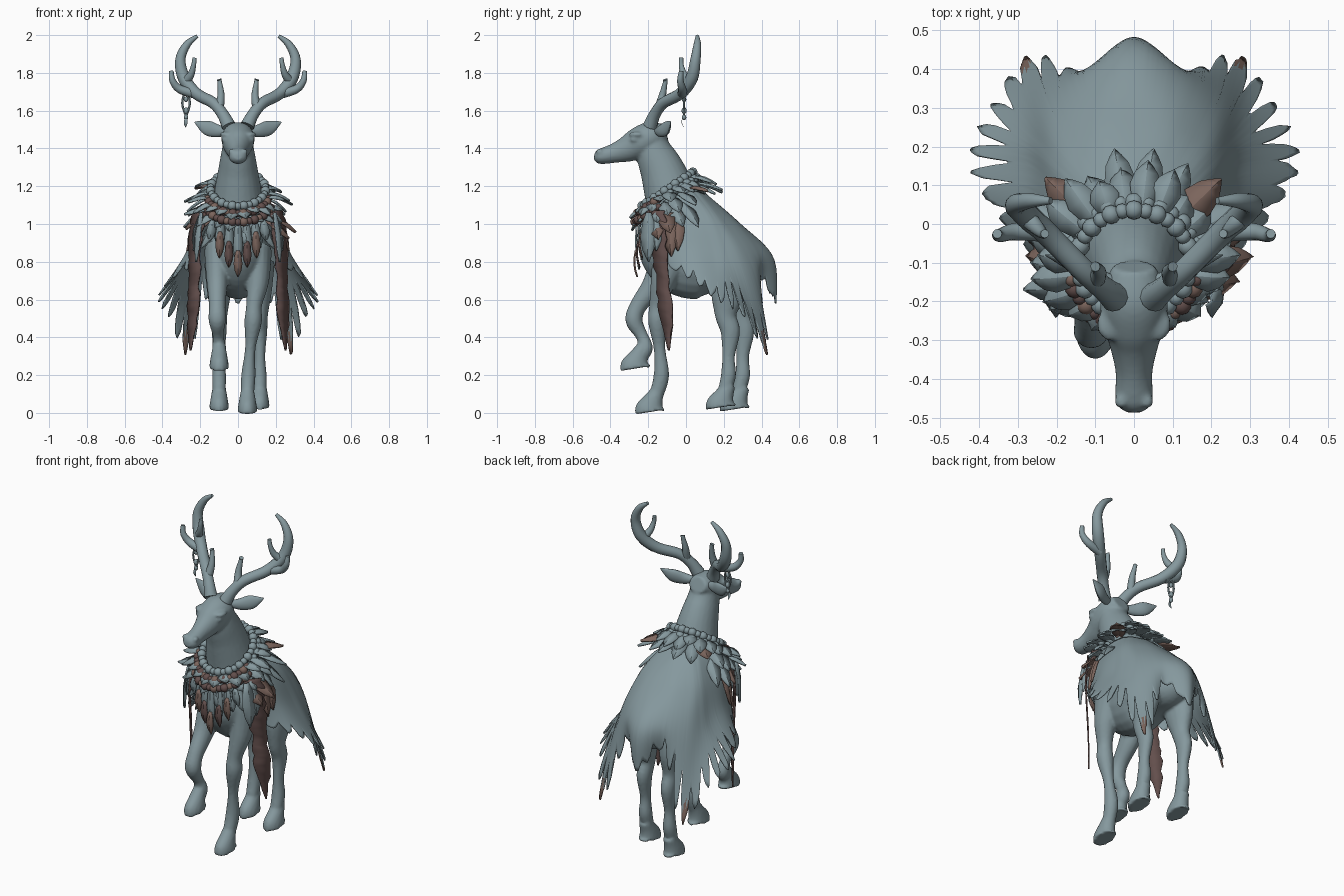
import bpy, bmesh, math, random
from mathutils import Vector, Matrix

random.seed(4)
cube = bpy.data.objects.get("Cube")
if cube:
    bpy.data.objects.remove(cube)


def material(name, rgb):
    mat = bpy.data.materials.new(name)
    mat.use_nodes = True
    mat.diffuse_color = (*rgb, 1)
    mat.node_tree.nodes["Principled BSDF"].inputs["Base Color"].default_value = (*rgb, 1)
    return mat


MATERIALS = [material("slate grey", (0.235, 0.315, 0.34)),
             material("dark brown", (0.125, 0.078, 0.073)),
             material("rust brown", (0.2, 0.13, 0.108))]
GREY, BROWN, RUST = range(3)
X, Y, Z = Vector((1, 0, 0)), Vector((0, 1, 0)), Vector((0, 0, 1))


def finish(name, bm, thickness=0, angle=40, fix_normals=True):
    """Turn a bmesh into a named, shaded object."""
    if fix_normals:
        bmesh.ops.recalc_face_normals(bm, faces=bm.faces)
    mesh = bpy.data.meshes.new(name)
    bm.to_mesh(mesh)
    bm.free()
    for mat in MATERIALS:
        mesh.materials.append(mat)
    obj = bpy.data.objects.new(name, mesh)
    bpy.context.collection.objects.link(obj)
    bpy.ops.object.select_all(action='DESELECT')
    obj.select_set(True)
    bpy.context.view_layer.objects.active = obj
    bpy.ops.object.shade_smooth_by_angle(angle=math.radians(angle))
    if thickness:
        solid = obj.modifiers.new("thickness", 'SOLIDIFY')
        solid.thickness = thickness
        solid.offset = 0
    return obj


def spline(points, t):
    """Catmull-Rom sample of a list of equal-length tuples, t in 0..1."""
    last = len(points) - 1
    i = min(int(t * last), last - 1)
    f = t * last - i
    a, b, c, d = (points[min(max(i + k, 0), last)] for k in (-1, 0, 1, 2))
    return [q + 0.5 * f * (r - p + f * (2 * p - 5 * q + 4 * r - s + f * (3 * (q - r) + s - p)))
            for p, q, r, s in zip(a, b, c, d)]


def loft(bm, points, ref=X, seg=16, steps=5):
    """Closed tube through (x, y, z, half width, half depth) stations."""
    n = (len(points) - 1) * steps
    rows = [spline(points, i / n) for i in range(n + 1)]
    spots = [Vector(r[:3]) for r in rows]
    rings = []
    for i, row in enumerate(rows):
        along = (spots[min(i + 1, n)] - spots[max(i - 1, 0)]).normalized()
        side = (ref - along * ref.dot(along)).normalized()
        deep = along.cross(side)
        turns = [math.tau * k / seg for k in range(seg)]
        rings.append([bm.verts.new(spots[i] + side * row[3] * math.cos(a) + deep * row[4] * math.sin(a))
                      for a in turns])
    for low, high in zip(rings, rings[1:]):
        for k in range(seg):
            bm.faces.new((low[k - 1], low[k], high[k], high[k - 1]))
    bm.faces.new(rings[0])
    bm.faces.new(rings[-1])


def ball(bm, spot, size, mat=GREY):
    made = bmesh.ops.create_icosphere(bm, subdivisions=2, radius=1,
                                      matrix=Matrix.LocRotScale(Vector(spot), None, Vector(size)))
    for face in {f for v in made["verts"] for f in v.link_faces}:
        face.material_index = mat


def leaf(bm, base, tip, width, out, mat=GREY, bulge=0.012):
    """Pointed feather with a raised midrib; out is its outer direction."""
    base, tip = Vector(base), Vector(tip)
    side = (tip - base).cross(out).normalized()
    out = side.cross(tip - base).normalized()
    rows = []
    for t, w in ((0, .35), (.2, .75), (.5, 1), (.75, .75), (.9, .35), (1, .02)):
        mid = base.lerp(tip, t) + out * bulge * math.sin(math.pi * t)
        rows.append([bm.verts.new(mid + side * width * w * s / 2 - out * abs(s) * width * .1)
                     for s in (-1, 0, 1)])
    for a, b in zip(rows, rows[1:]):
        for k in (0, 1):
            bm.faces.new((a[k], a[k + 1], b[k + 1], b[k])).material_index = mat


# Body: torso, neck, head and legs fused into one smooth skin
bm = bmesh.new()
loft(bm, [(0, -.19, .97, .07, .09), (0, -.12, .92, .14, .19), (0, 0, .865, .17, .25),
          (0, .12, .85, .17, .245), (0, .25, .81, .16, .17), (0, .34, .78, .12, .13), (0, .41, .77, .05, .06)], seg=24)
loft(bm, [(0, -.02, .98, .16, .18), (0, -.08, 1.15, .13, .14), (0, -.12, 1.27, .108, .12),
          (0, -.165, 1.38, .088, .098), (0, -.18, 1.48, .07, .06)], seg=24)
loft(bm, [(0, -.11, 1.49, .055, .045), (0, -.18, 1.462, .086, .082), (0, -.25, 1.428, .083, .084),
          (0, -.31, 1.398, .064, .07), (0, -.38, 1.375, .048, .052), (0, -.44, 1.36, .049, .043),
          (0, -.468, 1.357, .044, .036), (0, -.486, 1.357, .022, .018)], seg=24)
for s in (-1, 1):
    ball(bm, (s * .07, -.272, 1.447), (.02, .026, .015))
    ball(bm, (s * .062, -.258, 1.474), (.036, .045, .016))
    ball(bm, (s * .032, -.458, 1.383), (.02, .02, .016))


def hoof(x, y, z):
    loft(bm, [(x, y + .045, z + .12, .034, .034), (x, y + .02, z + .07, .043, .05),
              (x, y, z + .02, .051, .076), (x, y, z, .053, .082)], steps=4)


# planted foreleg, raised foreleg
loft(bm, [(.11, -.07, .87, .07, .11), (.105, -.12, .7, .06, .068), (.085, -.15, .57, .042, .045),
          (.08, -.152, .48, .046, .048), (.065, -.14, .34, .028, .031), (.055, -.13, .2, .038, .041),
          (.05, -.155, .1, .035, .038)])
hoof(.05, -.19, .005)
loft(bm, [(-.11, -.07, .87, .07, .11), (-.11, -.16, .69, .056, .068), (-.11, -.25, .57, .044, .046),
          (-.11, -.275, .49, .046, .046), (-.105, -.235, .41, .029, .033), (-.1, -.213, .345, .038, .038),
          (-.1, -.235, .3, .035, .036)])
hoof(-.1, -.268, .235)
# hind legs, one stepping further forward than the other
for x, shift, z in ((.115, 0, .03), (-.1, .075, .02)):
    loft(bm, [(x, .25, .8, .08, .1), (x, .225 + shift * .6, .64, .064, .095), (x, .21 + shift, .52, .044, .058),
              (x, .235 + shift, .43, .04, .052), (x, .225 + shift, .3, .029, .034),
              (x, .225 + shift, .2, .037, .04), (x, .205 + shift, .12, .035, .036)])
    hoof(x, .185 + shift, z)
body = finish("body", bm)
skin = body.modifiers.new("skin", 'REMESH')
skin.mode = 'VOXEL'
skin.voxel_size = .009
skin.use_smooth_shade = True
relax = body.modifiers.new("relax", 'SMOOTH')
relax.factor = .5
relax.iterations = 3

# Ears and antlers, mirrored
for s, label in ((1, "left"), (-1, "right")):
    bm = bmesh.new()
    loft(bm, [(s * .06, -.15, 1.49, .02, .02), (s * .11, -.13, 1.493, .022, .034),
              (s * .165, -.1, 1.51, .018, .038), (s * .228, -.08, 1.54, .002, .004)], ref=Y)
    finish(label + "_ear", bm)
    bm = bmesh.new()
    branches = [
        # beam, brow tine, outer tine, inner tine
        [(.05, -.19, 1.52, .038), (.08, -.165, 1.58, .031), (.13, -.12, 1.64, .03), (.22, -.03, 1.69, .031),
         (.285, .03, 1.77, .033), (.305, .05, 1.87, .027), (.27, .06, 1.95, .02), (.215, .06, 1.995, .009)],
        [(.1, -.145, 1.61, .025), (.09, -.125, 1.68, .019), (.097, -.11, 1.75, .012), (.1, -.11, 1.765, .013)],
        [(.23, -.02, 1.69, .026), (.31, -.02, 1.715, .022), (.347, -.03, 1.76, .017), (.353, -.025, 1.81, .012)],
        [(.28, .02, 1.75, .025), (.25, -.01, 1.79, .019), (.235, -.025, 1.84, .013), (.23, -.025, 1.88, .011)]]
    for path in branches:
        loft(bm, [(s * x, y, z, r, r) for x, y, z, r in path], ref=Y, seg=12)
    finish(label + "_antler", bm)

# Charm strung from the right antler
bm = bmesh.new()
for end in (-.295, -.255):
    loft(bm, [(-.275, 0, 1.72, .006, .006), (end, -.01, 1.64, .006, .006), (-.275, -.01, 1.57, .006, .006)], seg=6)
for z, r in ((1.66, .012), (1.6, .014), (1.565, .012)):
    ball(bm, (-.275, -.01, z), (r, r, r * 1.3))
leaf(bm, (-.275, -.015, 1.57), (-.278, -.01, 1.51), .02, -Y)
finish("antler_charm", bm)

# Cloak: half outlines from front edge to spine, top to hem, then mirrored
outlines = [
    [(.13, -.12, 1.12), (.13, -.04, 1.15), (.1, .02, 1.17), (.085, .04, 1.17), (.07, .06, 1.17),
     (.03, .09, 1.16), (0, .1, 1.16)],
    [(.19, -.13, 1), (.21, 0, 1), (.2, .1, 1.02), (.19, .15, 1.02), (.165, .2, 1.01), (.09, .26, 1.01), (0, .285, 1)],
    [(.21, -.13, .88), (.27, .03, .85), (.28, .16, .8), (.27, .23, .78), (.23, .32, .77), (.125, .385, .84),
     (0, .46, .82)],
    [(.22, -.12, .78), (.36, .03, .7), (.43, .17, .59), (.37, .31, .5), (.265, .44, .3), (.12, .39, .69),
     (0, .475, .57)]]
outlines = [line + [(-x, y, z) for x, y, z in line[-2::-1]] for line in outlines]
bm = bmesh.new()
COLS, ROWS, TOOTH = 252, 20, 9
notches = [random.uniform(.08, .24) for _ in range(COLS // TOOTH + 2)]
grid = []
for c in range(COLS + 1):
    tooth, step = divmod(c + TOOTH // 2, TOOTH)
    gap = (abs(step - TOOTH // 2) / (TOOTH // 2)) ** 1.6
    # shallow notches toward the spine, small nicks everywhere
    depth = notches[tooth] * min(1, abs(c / COLS * 2 - 1) * 4 + .25)
    reach = 1 - depth * gap - random.uniform(0, .03)
    column = [spline(line, c / COLS) for line in outlines]
    grid.append([bm.verts.new(spline(column, reach * r / ROWS)) for r in range(ROWS + 1)])
for a, b in zip(grid, grid[1:]):
    for r in range(ROWS):
        face = bm.faces.new((a[r], a[r + 1], b[r + 1], b[r]))
        face.material_index = RUST if face.calc_center_median().z < .41 else GREY
finish("cloak", bm, thickness=.008, angle=60)

# Feather collar: three overlapping rows, angle zero is the front
bm = bmesh.new()
rows = [(22, math.pi, .25, 1.13, -.08), (20, math.pi, .29, 1.075, -.07), (14, 2.2, .28, .96, -.05)]
for row, (count, span, reach, height, middle) in enumerate(rows):
    for k in range(count):
        a = span * ((k + .5) / count * 2 - 1)
        sa, ca = math.sin(a), math.cos(a)
        stretch = random.uniform(.86, 1.12)
        brown = (row == 1 and 2.1 < abs(a) < 2.4) or (row == 2 and .9 < abs(a) < 1.5)
        base = (.145 * sa, -.095 - .13 * ca, 1.17 - .09 * ca - .04 * row)
        tip = (reach * sa * stretch, middle - (.2 + .04 * (ca < 0)) * ca * stretch,
               height - .09 * ca + random.uniform(-.025, .025) + .03 * brown)
        leaf(bm, base, tip, .09 if brown else .078, Vector((sa, -ca, 1.2 - row * .3)),
             RUST if brown else GREY)
finish("feather_collar", bm, thickness=.007, angle=25, fix_normals=False)

# Chest feathers with coloured tips, and shoulder feathers
bm = bmesh.new()
for k in range(-3, 4):
    x = k * .045
    low = .72 + abs(k) * .05
    y = -.26 + abs(x) * .3
    leaf(bm, (x, y, 1.02), (x * 1.1, y + .01, low + .04), .05, -Y)
    if abs(k) < 3:
        leaf(bm, (x * 1.05, y - .008, low + .14), (x * 1.1, y, low), .046, -Y, RUST if k % 2 == 0 else BROWN)
for s in (-1, 1):
    for y, z, mat in ((-.16, .86, GREY), (-.08, .83, RUST), (-.045, .86, RUST), (-.2, .8, GREY)):
        leaf(bm, (s * .2, y, 1.06), (s * (.285 + y * .3), y, z), .085, X * s - Y * .4, mat)
finish("chest_feathers", bm, thickness=.006, angle=25, fix_normals=False)

# Long torn ribbons over the shoulders
for s, label in ((1, "left"), (-1, "right")):
    bm = bmesh.new()
    pairs = []
    for i in range(23):
        x, y, z, w = spline([(.205, -.15, 1.07, .05), (.225, -.145, .9, .052), (.232, -.125, .7, .042),
                             (.24, -.105, .52, .042), (.252, -.09, .33, .004)], i / 22)
        edge = Vector((.65 * s, .76, 0)) * w
        mid = Vector((s * x, y, z))
        pairs.append((bm.verts.new(mid - edge * random.uniform(.75, 1.2)),
                      bm.verts.new(mid + edge * random.uniform(.75, 1.2))))
    for a, b in zip(pairs, pairs[1:]):
        bm.faces.new((a[0], a[1], b[1], b[0])).material_index = BROWN
    finish(label + "_ribbon", bm, thickness=.008)

# Bead necklaces: a full grey strand, a second one at the nape, two brown strands on the chest
bm = bmesh.new()
for grow, drop, start in ((.146, 0, 0), (.166, .03, 8)):
    for k in range(start, 31 - start):
        a = math.tau * k / 30
        r = .025 if k % 2 else .02
        ball(bm, (grow * math.sin(a), -.1 - (grow - .01) * math.cos(a), 1.185 - drop - .09 * math.cos(a)), (r, r, r))
for grow, drop in ((.165, 0), (.178, .045)):
    for k in range(17):
        a = (k / 8 - 1) * 1.35
        r = .025 if k % 2 else .02
        ball(bm, (grow * math.sin(a), -.11 - (grow - .015) * math.cos(a), 1.155 - drop - .1 * math.cos(a)), (r, r, r),
             RUST if k % 3 == 0 else BROWN)
finish("bead_necklaces", bm)
